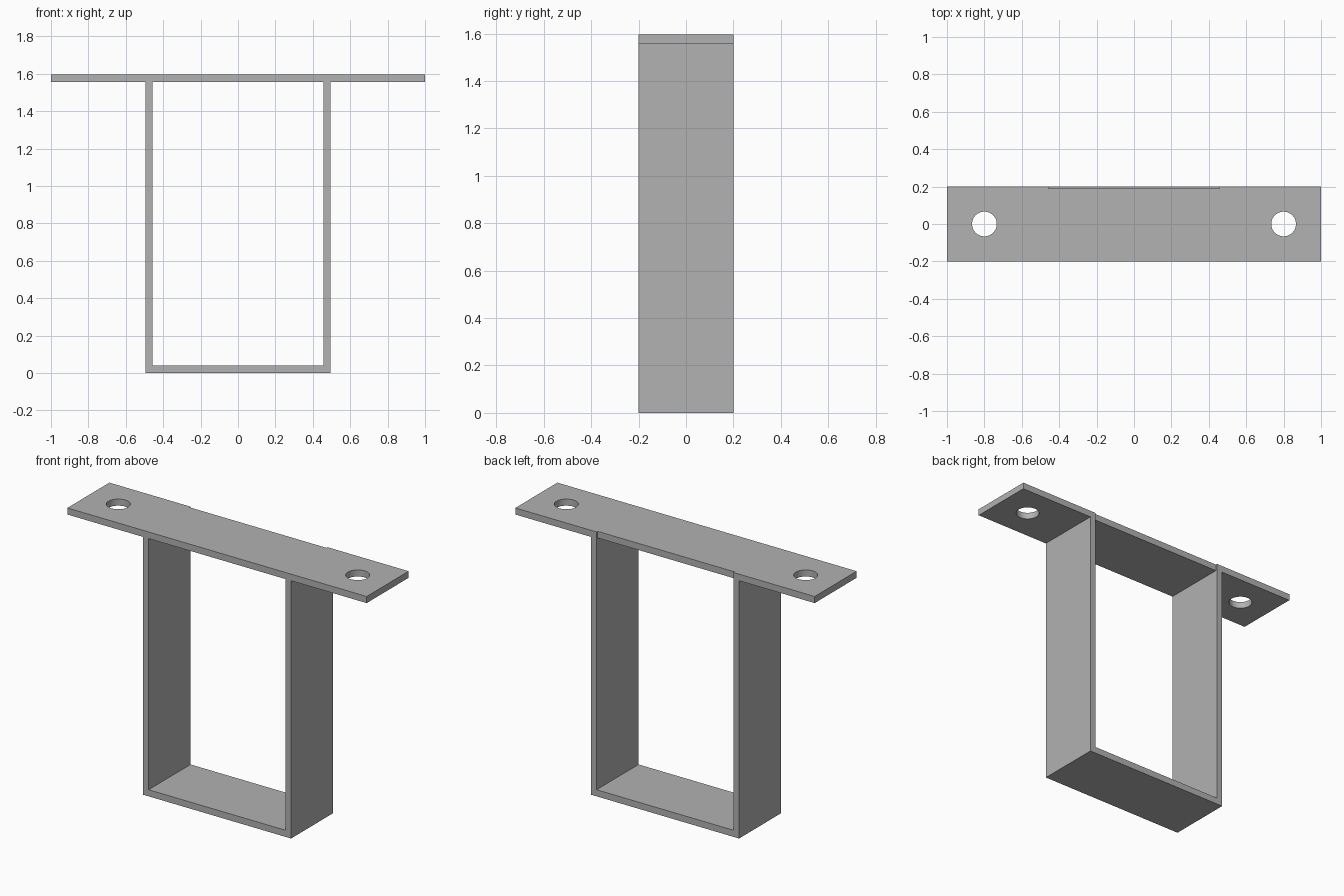
import bpy, bmesh
from math import radians
from mathutils import Vector

cube = bpy.data.objects.get("Cube")
if cube:
    bpy.data.objects.remove(cube)

HALF_LENGTH, HALF_DEPTH, TOP = 1.0, 0.2, 1.597
THICK = 0.04
OUTER, INNER = 0.495, 0.457
PLATE_BOTTOM = TOP - THICK
NOTCH = 0.01
HOLE_X, HOLE_RADIUS = 0.8, 0.066

steel = bpy.data.materials.new("grey_steel")
steel.use_nodes = True
steel.diffuse_color = (0.445, 0.445, 0.445, 1)
steel.node_tree.nodes["Principled BSDF"].inputs["Base Color"].default_value = steel.diffuse_color


def extruded(name, outline, direction):
    """Closed outline swept along a direction into a solid."""
    bm = bmesh.new()
    face = bm.faces.new([bm.verts.new(p) for p in outline])
    swept = bmesh.ops.extrude_face_region(bm, geom=[face], use_keep_orig=True)
    moved = [g for g in swept["geom"] if isinstance(g, bmesh.types.BMVert)]
    bmesh.ops.translate(bm, verts=moved, vec=Vector(direction))
    bmesh.ops.recalc_face_normals(bm, faces=bm.faces)
    mesh = bpy.data.meshes.new(name)
    bm.to_mesh(mesh)
    bm.free()
    mesh.materials.append(steel)
    obj = bpy.data.objects.new(name, mesh)
    bpy.context.collection.objects.link(obj)
    return obj


def mirrored(half):
    """Complete a half outline by reflecting it across x = 0."""
    return half + [(-x, y, z) for x, y, z in reversed(half)]


# U-shaped strap: two legs and the floor in one piece
strap_half = [(OUTER, 0), (OUTER, PLATE_BOTTOM), (INNER, PLATE_BOTTOM), (INNER, THICK)]
extruded("u_strap", mirrored([(x, -HALF_DEPTH, z) for x, z in strap_half]),
         (0, 2 * HALF_DEPTH, 0))

# Mounting plate, its rear edge set in slightly between the legs
plate_half = [(HALF_LENGTH, -HALF_DEPTH), (HALF_LENGTH, HALF_DEPTH),
              (INNER, HALF_DEPTH), (INNER, HALF_DEPTH - NOTCH)]
plate = extruded("mounting_plate", mirrored([(x, y, PLATE_BOTTOM) for x, y in plate_half]),
                 (0, 0, THICK))

# Screw holes at both ends
for side, x in (("right", -HOLE_X), ("left", HOLE_X)):
    bpy.ops.mesh.primitive_cylinder_add(vertices=48, radius=HOLE_RADIUS, depth=4 * THICK,
                                        location=(x, 0, TOP - THICK / 2))
    cutter = bpy.context.object
    cutter.name = side + "_hole_cutter"
    cutter.data.materials.append(steel)
    cutter.hide_render = True
    cutter.display_type = "WIRE"
    cut = plate.modifiers.new(side + "_hole", "BOOLEAN")
    cut.operation = "DIFFERENCE"
    cut.solver = "EXACT"
    cut.object = cutter
    bpy.context.view_layer.objects.active = plate
    bpy.ops.object.modifier_apply(modifier=cut.name)
    bpy.data.objects.remove(cutter)

# Smooth hole walls, sharp edges everywhere else
bpy.ops.object.select_all(action="DESELECT")
plate.select_set(True)
bpy.context.view_layer.objects.active = plate
bpy.ops.object.shade_smooth_by_angle(angle=radians(30))
